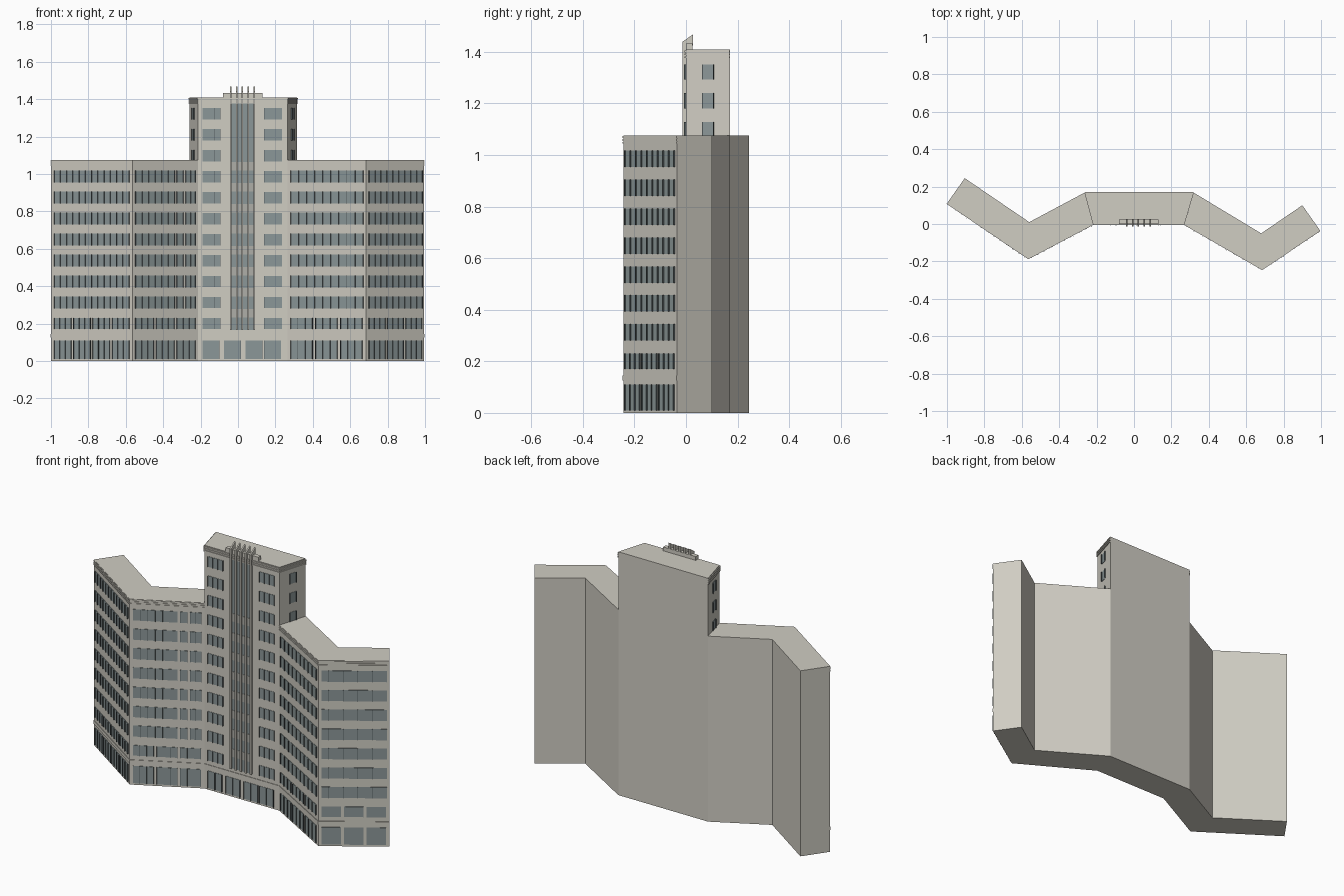
import bpy, bmesh
from mathutils import Vector

cube = bpy.data.objects.get("Cube")
if cube:
    bpy.data.objects.remove(cube)


def material(name, rgb):
    m = bpy.data.materials.new(name)
    m.use_nodes = True
    m.diffuse_color = (*rgb, 1)
    m.node_tree.nodes["Principled BSDF"].inputs["Base Color"].default_value = (*rgb, 1)
    return m


STONE = material("warm grey stone", (0.63, 0.61, 0.545))
GLASS = material("blue grey glass", (0.26, 0.31, 0.315))
FRAME = material("dark window frame", (0.09, 0.11, 0.115))
SPANDREL = material("grey spandrel", (0.43, 0.43, 0.395))


def prism(bm, points, offset):
    """Extrude a closed outline along an offset."""
    a = [bm.verts.new(p) for p in points]
    b = [bm.verts.new(Vector(p) + Vector(offset)) for p in points]
    bm.faces.new(a)
    bm.faces.new(b[::-1])
    for i in range(len(a)):
        j = (i + 1) % len(a)
        bm.faces.new((a[i], a[j], b[j], b[i]))


def finish(bm, name, mat):
    bmesh.ops.recalc_face_normals(bm, faces=bm.faces)
    mesh = bpy.data.meshes.new(name)
    bm.to_mesh(mesh)
    bm.free()
    mesh.materials.append(mat)
    obj = bpy.data.objects.new(name, mesh)
    bpy.context.collection.objects.link(obj)


def block(name, plan, z0, z1):
    bm = bmesh.new()
    prism(bm, [(x, y, z0) for x, y in plan], (0, 0, z1 - z0))
    finish(bm, name, STONE)


def offset_path(path, dist):
    """Shift a polyline outward with mitred corners."""
    pts = [Vector(p) for p in path]
    dirs = [(b - a).normalized() for a, b in zip(pts, pts[1:])]
    normals = [Vector((d.y, -d.x)) for d in dirs]
    out = []
    for i, p in enumerate(pts):
        a, b = normals[max(i - 1, 0)], normals[min(i, len(normals) - 1)]
        m = (a + b).normalized()
        out.append(p + m * dist / m.dot(a))
    return out


def ledge(name, path, z0, z1, depth):
    plan = offset_path(path, depth) + offset_path(path, -0.004)[::-1]
    block(name, plan, z0, z1)


class Facade:
    """Wall plane that places boxes by distance along, height and depth."""

    def __init__(self, p0, p1):
        self.p = Vector(p0)
        d = Vector(p1) - self.p
        self.length = d.length
        self.t = d.normalized()
        self.n = Vector((self.t.y, -self.t.x))

    def box(self, bm, u0, u1, z0, z1, depth):
        a, b = self.p + self.t * u0, self.p + self.t * u1
        back, front = self.n * -0.002, self.n * depth
        plan = [a + back, b + back, b + front, a + front]
        prism(bm, [(q.x, q.y, z0) for q in plan], (0, 0, z1 - z0))

    def window(self, u0, u1, z0, z1, panes):
        self.box(glass, u0, u1, z0, z1, 0.002)
        for i in range(panes + 1):
            u = u0 + (u1 - u0) * i / panes
            self.box(frames, u - 0.0006, u + 0.0006, z0, z1, 0.007)


# Stone masses: folded wings and the central tower
front = [(-1, 0.11), (-0.565, -0.185), (-0.215, 0), (0.265, 0), (0.685, -0.243), (0.995, -0.035)]
back = [(0.9, 0.1), (0.68, -0.05), (0.315, 0.17), (-0.26, 0.17), (-0.56, 0.01), (-0.905, 0.245)]
tower = [front[2], front[3], back[2], back[3]]
block("left_wing", front[3:] + back[:3], 0, 1.075)
block("right_wing", front[:3] + back[3:], 0, 1.075)
block("tower", tower, 0, 1.41)

# Ledges and stepped cornices
ledge("street_ledge", front, 0.125, 0.145, 0.003)
tower_path = [back[3], front[2], front[3], back[2]]
for i in range(3):
    z = i * 0.011
    ledge("left_wing_cornice", front[3:], 1.044 + z, 1.051 + z, 0.003)
    ledge("right_wing_cornice", front[:3], 1.044 + z, 1.051 + z, 0.003)
    ledge("tower_cornice", tower_path, 1.376 + z, 1.383 + z, 0.005)

glass, frames = bmesh.new(), bmesh.new()
FLOOR = 0.1122
rows = [0.2 + FLOOR * i for i in range(11)]

# Wing windows: separate bays low down, ribbons on the upper floors
for k, bays in ((0, 4), (1, 3), (3, 3), (4, 3)):
    wall = Facade(front[k], front[k + 1])
    length = wall.length
    step = length * 0.95 / bays
    starts = [length * 0.045 + step * i for i in range(bays)]
    for u in starts:
        wall.window(u, u + step * 0.87, 0.01, 0.11, 3)
        wall.window(u, u + step * 0.87, 0.17, 0.23, 3)
    for z in rows[1:8]:
        if k == 1:
            wall.window(starts[0], starts[2] - 0.015, z - 0.032, z + 0.032, 6)
            wall.window(starts[2], starts[2] + step * 0.3, z - 0.032, z + 0.032, 1)
            wall.window(starts[2] + step * 0.42, length * 0.96, z - 0.032, z + 0.032, 2)
        else:
            wall.window(starts[0], length * 0.965, z - 0.032, z + 0.032, bays * 3)

# Tower front windows
face = Facade(front[2], front[3])
for x in (-0.19, 0.14):
    for z in rows:
        face.window(x + 0.215, x + 0.31, z - 0.03, z + 0.03, 3)
for x in (-0.19, -0.075, 0.04, 0.14):
    face.window(x + 0.215, x + 0.305, 0.01, 0.11, 2)

# Tower side windows above the wing roofs
for a, b in ((back[3], front[2]), (front[3], back[2])):
    side = Facade(a, b)
    for z in rows[8:]:
        side.window(side.length * 0.38, side.length * 0.63, z - 0.03, z + 0.03, 1)

# Central tall glazing with spandrels between the lower floors
face.box(glass, 0.172, 0.305, 0.165, 1.376, 0.002)
finish(glass, "window_glass", GLASS)
finish(frames, "window_frames", FRAME)
panels = bmesh.new()
for z in rows[:8]:
    face.box(panels, 0.172, 0.305, z + 0.033, z + FLOOR - 0.033, 0.004)
finish(panels, "spandrel_panels", SPANDREL)

# Vertical fins rising past the roof, and the crest behind them
fins = bmesh.new()
profile = [(0.002, 0.165), (-0.013, 0.165), (-0.013, 1.44), (0.028, 1.468), (0.028, 1.425), (0.002, 1.41)]
for i in range(5):
    x = -0.044 + i * 0.032
    prism(fins, [(x, y, z) for y, z in profile], (0.008, 0, 0))
finish(fins, "tower_fins", STONE)
block("roof_crest", [(-0.08, 0), (0.13, 0), (0.13, 0.025), (-0.08, 0.025)], 1.405, 1.432)
